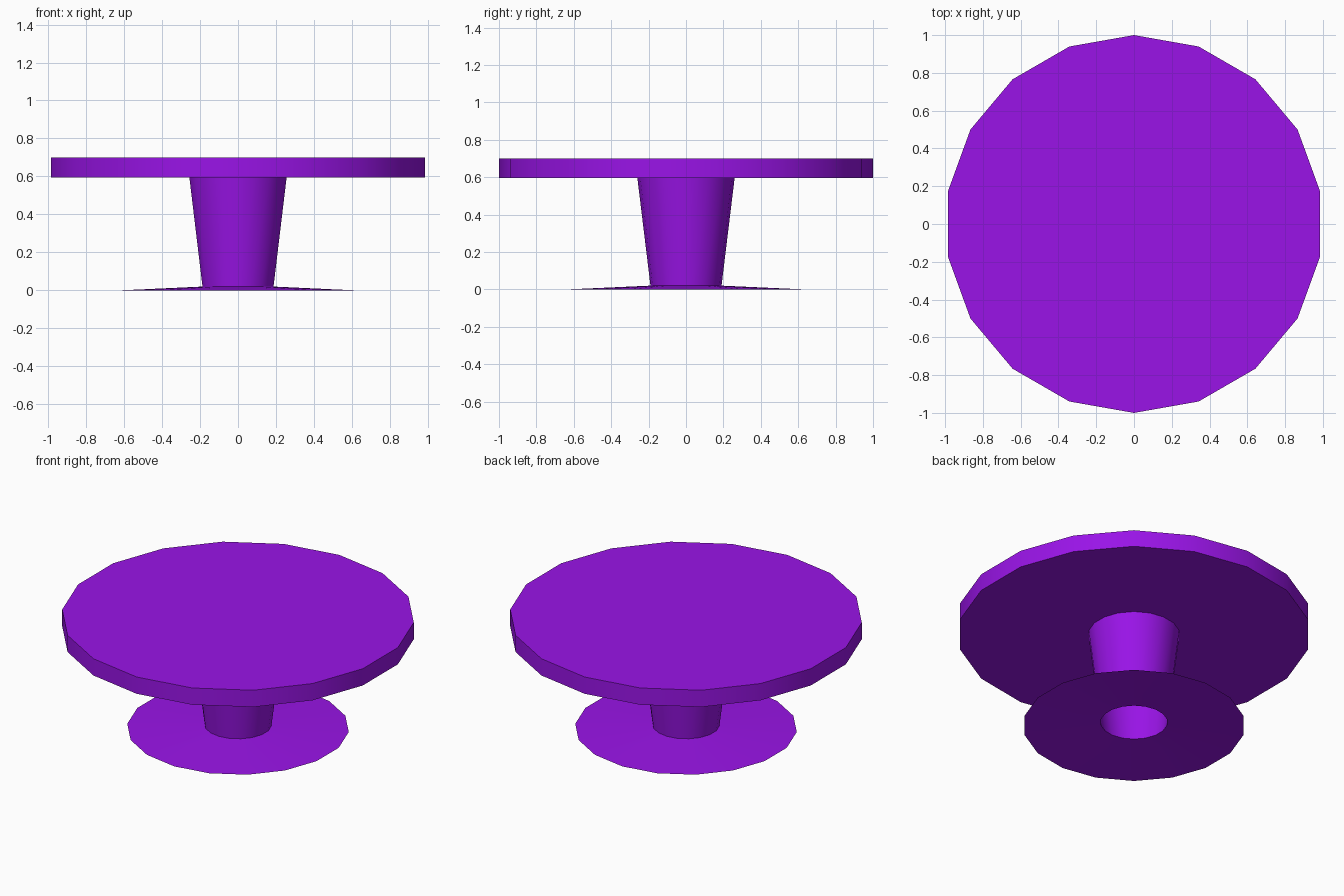
import bpy
import math

if "Cube" in bpy.data.objects:
    bpy.data.objects.remove(bpy.data.objects["Cube"])

SIDES = 18

purple = bpy.data.materials.new("purple")
purple.diffuse_color = (0.32, 0.007, 0.80, 1.0)
purple.use_nodes = True
purple.node_tree.nodes["Principled BSDF"].inputs["Base Color"].default_value = purple.diffuse_color


def revolve(name, profile, caps=False):
    """Sweep a (radius, z) profile, listed bottom to top on the outside, around z."""
    verts, faces = [], []
    for r, z in profile:
        for i in range(SIDES):
            a = math.pi / 2 + 2 * math.pi * i / SIDES
            verts.append((r * math.cos(a), r * math.sin(a), z))
    for k in range(len(profile) - 1):
        for i in range(SIDES):
            j = (i + 1) % SIDES
            lo, hi = k * SIDES, (k + 1) * SIDES
            faces.append((lo + i, lo + j, hi + j, hi + i))
    if caps:
        last = (len(profile) - 1) * SIDES
        faces.append(tuple(last + i for i in range(SIDES)))
    mesh = bpy.data.meshes.new(name)
    mesh.from_pydata(verts, [], faces)
    mesh.materials.append(purple)
    obj = bpy.data.objects.new(name, mesh)
    bpy.context.collection.objects.link(obj)
    bpy.context.view_layer.objects.active = obj
    obj.select_set(True)
    bpy.ops.object.shade_smooth_by_angle(angle=math.radians(30))
    obj.select_set(False)
    return obj


# Shallow flared foot, open underneath
revolve("base", [(0.63, 0.0), (0.19, 0.02)])

# Hollow stem widening towards the top
revolve("stem", [(0.19, 0.02), (0.26, 0.595)])

# Thick round top, its underside starting at the stem
revolve("table_top", [(0.26, 0.595), (1.0, 0.595), (1.0, 0.70)], caps=True)
